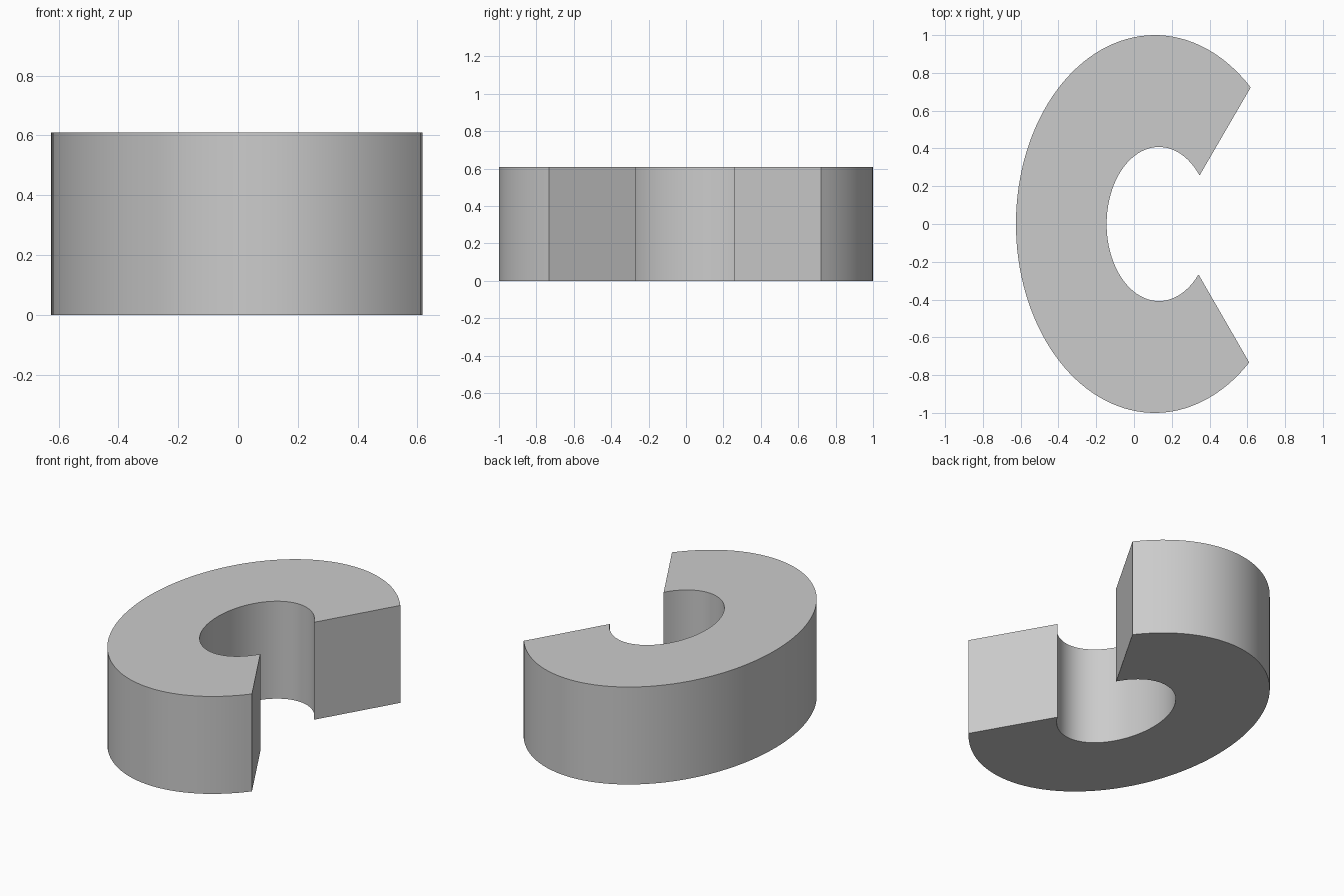
import bpy, bmesh, math

if "Cube" in bpy.data.objects:
    bpy.data.objects.remove(bpy.data.objects["Cube"])


def arc(cx, a, b, y0, y1, n):
    """Elliptical arc through the left side, from height y0 (top) to y1 (bottom)."""
    t0 = math.asin(y0 / b)
    t1 = 2 * math.pi + math.asin(y1 / b)
    return [(cx + a * math.cos(t0 + (t1 - t0) * i / n),
             b * math.sin(t0 + (t1 - t0) * i / n)) for i in range(n + 1)]


# C-shaped profile: outer ellipse one way, inner ellipse back
outer = arc(0.11, 0.735, 1.0, 0.723, -0.733, 96)
inner = arc(0.132, 0.277, 0.408, 0.257, -0.267, 64)
profile = outer + inner[::-1]

# Extrude the profile upward
bm = bmesh.new()
base = bm.faces.new([bm.verts.new((x, y, 0)) for x, y in profile])
ext = bmesh.ops.extrude_face_region(bm, geom=[base], use_keep_orig=True)
top = [v for v in ext["geom"] if isinstance(v, bmesh.types.BMVert)]
bmesh.ops.translate(bm, verts=top, vec=(0, 0, 0.61))
bmesh.ops.recalc_face_normals(bm, faces=bm.faces)
mesh = bpy.data.meshes.new("open_ring")
bm.to_mesh(mesh)
bm.free()

ring = bpy.data.objects.new("open_ring", mesh)
bpy.context.collection.objects.link(ring)
bpy.context.view_layer.objects.active = ring
ring.select_set(True)
bpy.ops.object.shade_smooth_by_angle(angle=math.radians(30))
